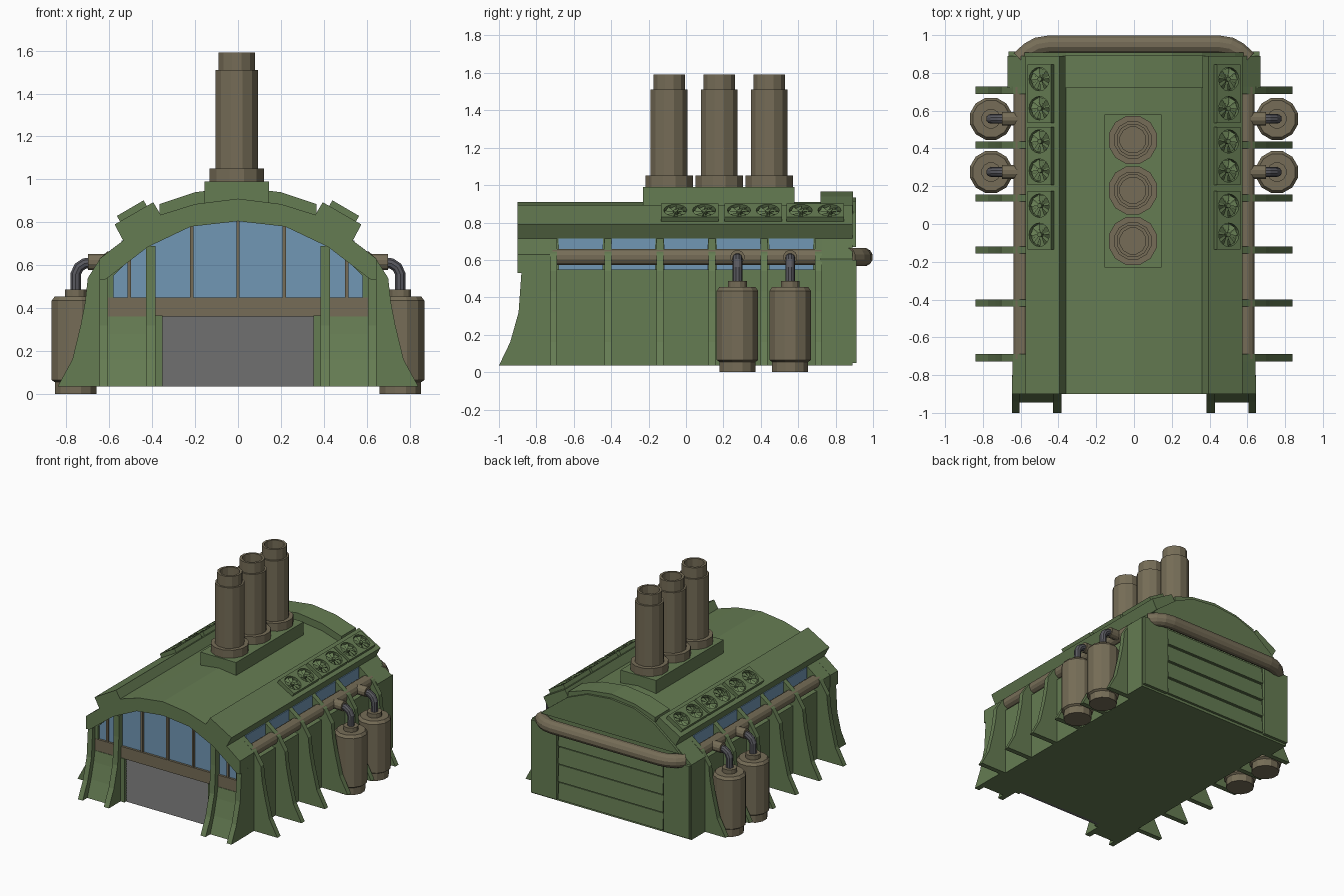
import bpy, bmesh, math
from mathutils import Vector

cube = bpy.data.objects.get("Cube")
if cube:
    bpy.data.objects.remove(cube, do_unlink=True)


def material(name, rgb):
    m = bpy.data.materials.new(name)
    m.use_nodes = True
    m.diffuse_color = (*rgb, 1)
    m.node_tree.nodes["Principled BSDF"].inputs["Base Color"].default_value = (*rgb, 1)
    return m


GREEN = material("army green", (0.130, 0.200, 0.085))
BROWN = material("pipe brown", (0.180, 0.152, 0.095))
BLUE = material("window blue", (0.165, 0.310, 0.460))
GREY = material("shutter grey", (0.130, 0.130, 0.130))
STEEL = material("dark steel", (0.100, 0.100, 0.115))
BASE = 0.035  # height of the hall floor


def finish(name, bm, mat, mirror=False):
    bmesh.ops.remove_doubles(bm, verts=bm.verts, dist=1e-5)
    bmesh.ops.recalc_face_normals(bm, faces=bm.faces)
    me = bpy.data.meshes.new(name)
    bm.to_mesh(me)
    bm.free()
    me.materials.append(mat)
    ob = bpy.data.objects.new(name, me)
    bpy.context.collection.objects.link(ob)
    if mirror:
        ob.modifiers.new("Mirror", 'MIRROR')
    return ob


def prism(bm, pts, axis, a, b):
    """Extrude a 2D outline along x (pts are y,z) or y (pts are x,z)."""
    def place(p, t):
        return (t, p[0], p[1]) if axis == 'x' else (p[0], t, p[1])
    lo = [bm.verts.new(place(p, a)) for p in pts]
    hi = [bm.verts.new(place(p, b)) for p in pts]
    bm.faces.new(lo)
    bm.faces.new(hi[::-1])
    for i in range(len(pts)):
        j = (i + 1) % len(pts)
        bm.faces.new((lo[i], hi[i], hi[j], lo[j]))


def box(bm, x, y, z):
    prism(bm, [(x[0], z[0]), (x[1], z[0]), (x[1], z[1]), (x[0], z[1])], 'y', *y)


def both(half):
    """Complete a right-half outline that starts and ends on the centre."""
    return half + [(-x, z) for x, z in reversed(half) if x > 0]


def skin(bm, rings):
    n = len(rings[0])
    for r, s in zip(rings, rings[1:]):
        for i in range(n):
            j = (i + 1) % n
            bm.faces.new((r[i], r[j], s[j], s[i]))


def lathe(bm, profile, cx, cy, n=12):
    rings = []
    for r, z in profile:
        rings.append([bm.verts.new((cx + r * math.cos((i + .5) * math.tau / n),
                                    cy + r * math.sin((i + .5) * math.tau / n), z)) for i in range(n)])
    skin(bm, rings)


def tube(bm, path, r, n=12):
    path = [Vector(p) for p in path]
    rings = []
    for k, p in enumerate(path):
        t = (path[min(k + 1, len(path) - 1)] - path[max(k - 1, 0)]).normalized()
        side = t.cross(Vector((0, 0, 1)) if abs(t.y) + abs(t.x) > 0.9 and path[0].z == path[-1].z
                       else Vector((0, 1, 0))).normalized()
        up = side.cross(t)
        rings.append([bm.verts.new(p + r * (math.cos(a) * side + math.sin(a) * up))
                      for a in [(i + .5) * math.tau / n for i in range(n)]])
    skin(bm, rings)
    bm.faces.new(rings[0])
    bm.faces.new(rings[-1])


# Hall body and roof
EAVE, STEP = (0.535, 0.715), (0.36, 0.835)
CROWN = [STEP, (0.2, 0.885), (0, 0.91)]
bm = bmesh.new()
prism(bm, both([(0, BASE), (0.62, BASE), (0.62, 0.55), (0.53, 0.55), EAVE] + CROWN), 'y', -0.82, 0.88)
finish("hall_body", bm, GREEN)

bm = bmesh.new()
prism(bm, both([(0, 0.805), (0.22, 0.78), (0.42, 0.685), (0.615, 0.535), (0.645, 0.53), (0.645, 0.63), EAVE]
               + CROWN), 'y', -0.9, -0.81)
finish("front_arch", bm, GREEN)

bm = bmesh.new()
prism(bm, [STEP, (0.395, 0.893), (0.575, 0.79), EAVE], 'y', -0.9, 0.89)
finish("roof_side_slab", bm, GREEN, True)

# Rear end: wide block, raised roof, gable and cladding
bm = bmesh.new()
prism(bm, both([(0, BASE), (0.67, BASE), (0.67, 0.605), EAVE] + CROWN), 'y', 0.72, 0.89)
finish("rear_block", bm, GREEN)
bm = bmesh.new()
prism(bm, both([(0, 0.82), (0.365, 0.82), (0.365, 0.885), (0.2, 0.94), (0, 0.965)]), 'y', 0.72, 0.892)
finish("rear_raised_roof", bm, GREEN)
bm = bmesh.new()
prism(bm, both([(0, 0.67), (0.58, 0.67), EAVE, (0.36, 0.85), (0.2, 0.915), (0, 0.935)]), 'y', 0.885, 0.908)
finish("rear_gable", bm, GREEN)
bm = bmesh.new()
box(bm, (0.45, 0.665), (0.885, 0.912), (0.05, 0.6))
finish("rear_corner_panel", bm, GREEN, True)
bm = bmesh.new()
for k in range(4):
    z = 0.055 + k * 0.135
    prism(bm, [(0.885, z), (0.908, z), (0.898, z + 0.125), (0.885, z + 0.125)], 'x', -0.44, 0.44)
finish("rear_cladding", bm, GREEN)

# Side buttresses and front corner piers
FIN = [(0.53, 0.6), EAVE, (0.64, 0.635), (0.70, 0.54), (0.712, 0.43), (0.733, 0.32),
       (0.772, 0.16), (0.84, BASE), (0.6, BASE), (0.6, 0.55)]
bm = bmesh.new()
for y in (-0.708, -0.418, -0.138, 0.138, 0.418, 0.708):
    prism(bm, FIN, 'y', y - 0.019, y + 0.019)
finish("side_buttresses", bm, GREEN, True)
bm = bmesh.new()
prism(bm, [(0.58, BASE), (0.643, BASE), (0.643, 0.63), EAVE, (0.53, 0.6), (0.58, 0.55)], 'y', -0.85, -0.71)
finish("front_corner_pier", bm, GREEN, True)

# Front buttresses with the curved panel between them
bm = bmesh.new()
for x0, x1, top in ((0.385, 0.428, 0.69), (0.605, 0.645, 0.54)):
    prism(bm, [(-0.8, BASE), (-1, BASE), (-0.94, 0.16), (-0.895, 0.32), (-0.88, 0.53),
               (-0.88, top), (-0.8, top)], 'x', x0, x1)
finish("front_buttresses", bm, GREEN, True)
bm = bmesh.new()
prism(bm, [(-0.8, BASE), (-0.945, BASE), (-0.9, 0.16), (-0.868, 0.28), (-0.852, 0.36), (-0.8, 0.36)],
      'x', 0.42, 0.61)
finish("front_curved_panel", bm, GREEN, True)
bm = bmesh.new()
box(bm, (0.352, 0.39), (-0.86, -0.8), (BASE, 0.365))
finish("door_jamb", bm, GREEN, True)

# Shutter door with slats
bm = bmesh.new()
slat = (0.365 - BASE) / 18
for k in range(18):
    z = BASE + k * slat
    prism(bm, [(-0.81, z), (-0.84, z), (-0.832, z + slat), (-0.81, z + slat)], 'x', -0.355, 0.355)
finish("shutter_door", bm, GREY)

# Front window, its beam and mullions
bm = bmesh.new()
box(bm, (-0.61, 0.61), (-0.852, -0.81), (0.362, 0.45))
finish("front_beam", bm, BROWN)
bm = bmesh.new()
prism(bm, both([(0, 0.45), (0.61, 0.45), (0.61, 0.55), (0.42, 0.69), (0.22, 0.785), (0, 0.81)]),
      'y', -0.835, -0.826)
finish("front_window", bm, BLUE)
bm = bmesh.new()
for x, top in ((-0.507, 0.625), (-0.215, 0.785), (0, 0.81), (0.215, 0.785), (0.507, 0.625)):
    box(bm, (x - 0.008, x + 0.008), (-0.85, -0.826), (0.45, top))
finish("front_mullions", bm, BROWN)

# Side windows and the long pipe in front of them
bm = bmesh.new()
for k in range(5):
    y = -0.563 + k * 0.2815
    box(bm, (0.533, 0.542), (y - 0.118, y + 0.118), (0.55, 0.714))
finish("side_windows", bm, BLUE, True)
PIPE_Z = 0.615
bm = bmesh.new()
tube(bm, [(0.595, -0.715, PIPE_Z), (0.595, 0.725, PIPE_Z)], 0.045)
finish("side_pipe", bm, BROWN, True)

# Rear pipe
bm = bmesh.new()
bend = [(0.60, 0.87), (0.555, 0.915), (0.51, 0.94), (0.45, 0.95)]
tube(bm, [(-x, y, PIPE_Z) for x, y in bend] + [(x, y, PIPE_Z) for x, y in reversed(bend)], 0.05)
finish("rear_pipe", bm, BROWN)

# Tanks with collars and elbow pipes
tanks, collars, elbows = bmesh.new(), bmesh.new(), bmesh.new()
for y in (0.275, 0.557):
    lathe(tanks, [(0, 0), (0.1, 0), (0.1, 0.055), (0.115, 0.065), (0.115, 0.435), (0.1, 0.455),
                  (0.052, 0.455), (0.052, 0.487), (0, 0.487)], 0.757, y)
    tube(collars, [(0.6, y, PIPE_Z), (0.7, y, PIPE_Z)], 0.038)
    tube(elbows, [(0.68, y, 0.612), (0.715, y, 0.608), (0.742, y, 0.59), (0.756, y, 0.56),
                  (0.757, y, 0.48)], 0.026, 10)
finish("tanks", tanks, BROWN, True)
finish("tank_collars", collars, BROWN, True)
finish("tank_elbows", elbows, STEEL, True)

# Chimneys on their plinth
bm = bmesh.new()
box(bm, (-0.155, 0.145), (-0.23, 0.58), (0.85, 0.99))
finish("chimney_plinth", bm, GREEN)
bm = bmesh.new()
for y in (-0.09, 0.178, 0.445):
    lathe(bm, [(0, 0.98), (0.132, 0.98), (0.132, 1.05), (0.102, 1.05), (0.102, 1.51), (0.088, 1.51),
               (0.088, 1.59), (0.07, 1.59), (0.07, 1.4), (0, 1.4)], -0.006, y)
finish("chimneys", bm, BROWN)

# Roof fans: square housings with round wells, hubs and tilted blades
OUT, NORMAL = Vector((0.864, 0, -0.504)), Vector((0.504, 0, 0.864))
SEAT = Vector((0.487, 0, 0.840))


def on_slab(u, v, h):
    return SEAT + OUT * u + Vector((0, v, 0)) + NORMAL * h


housings, blades = bmesh.new(), bmesh.new()
angles = [i * math.tau / 16 for i in range(16)]
for centre in (0.02, 0.36, 0.69):
    for v in (centre - 0.077, centre + 0.077):
        square, well = [], []
        for a in angles:
            c, s = math.cos(a), math.sin(a)
            m = max(abs(c), abs(s))
            square.append((0.072 * c / m, v + 0.077 * s / m))
            well.append((0.062 * c, v + 0.062 * s))
        loops = [(square, -0.01), (square, 0.03), (well, 0.03), (well, 0.004)]
        rings = [[housings.verts.new(on_slab(*p, h)) for p in pts] for pts, h in loops]
        skin(housings, rings)
        housings.faces.new(rings[-1])
        hub = [[blades.verts.new(on_slab(0.013 * math.cos(a), v + 0.013 * math.sin(a), h))
                for a in angles[::2]] for h in (0.004, 0.027)]
        skin(blades, hub)
        blades.faces.new(hub[1])
        for a in angles[::2]:
            corners = [(0.012, a, 0.02), (0.058, a - 0.1, 0.025), (0.058, a + 0.45, 0.01), (0.012, a + 0.4, 0.012)]
            blades.faces.new([blades.verts.new(on_slab(r * math.cos(t), v + r * math.sin(t), h))
                              for r, t, h in corners])
finish("fan_housings", housings, GREEN, True)
finish("fan_blades", blades, GREEN, True)
